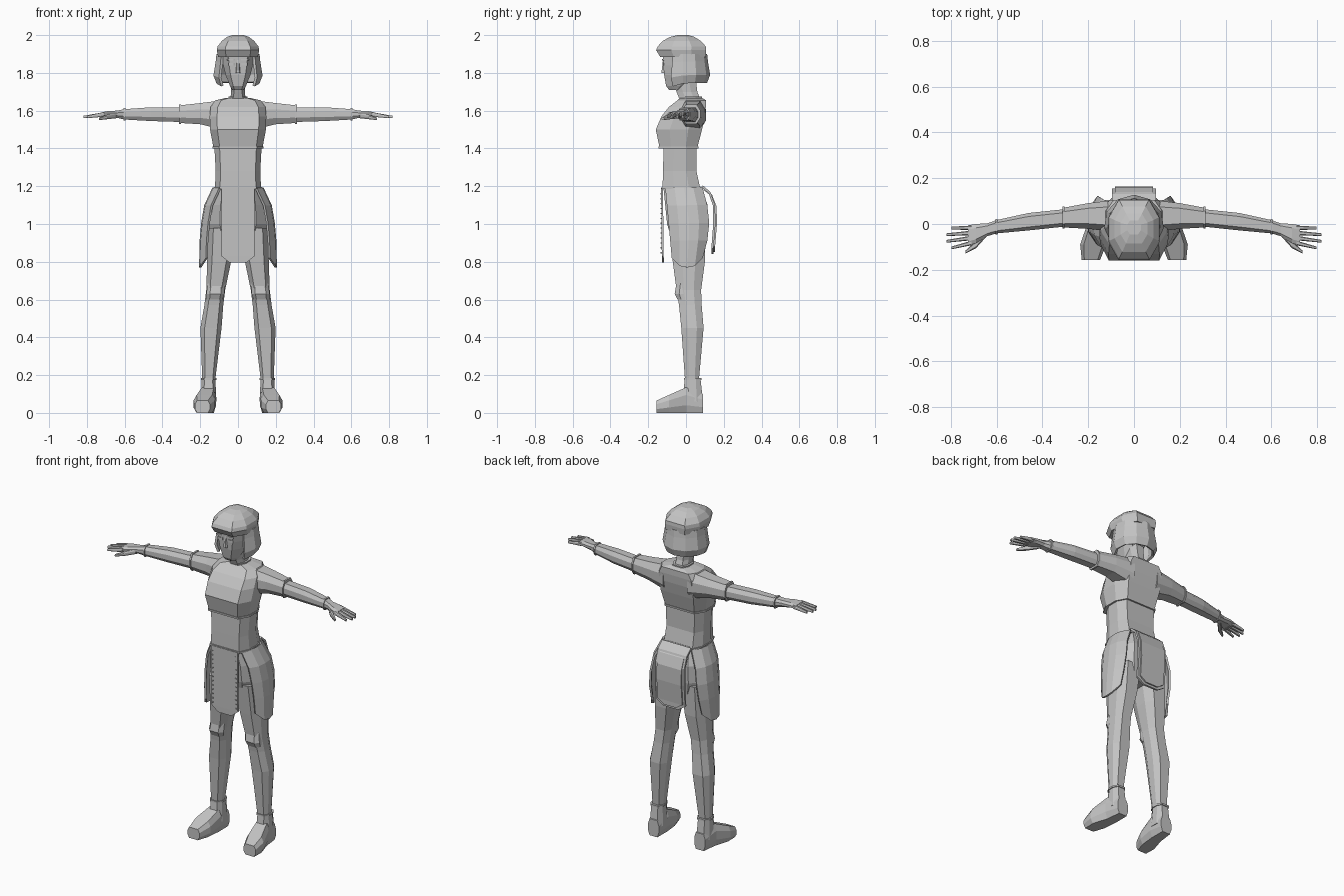
import bpy
import bmesh
from math import sin, cos, pi, radians

cube = bpy.data.objects.get("Cube")
if cube:
    bpy.data.objects.remove(cube, do_unlink=True)

grey = bpy.data.materials.new("plain grey")
grey.use_nodes = True
shade = (.55, .55, .55, 1)
grey.diffuse_color = shade
grey.node_tree.nodes["Principled BSDF"].inputs["Base Color"].default_value = shade


def build(name, points, faces, side=1, thickness=0):
    """Make a flat-shaded object, optionally mirrored and thickened."""
    mesh = bpy.data.meshes.new(name)
    bm = bmesh.new()
    verts = [bm.verts.new((x * side, y, z)) for x, y, z in points]
    for face in faces:
        bm.faces.new([verts[i] for i in face])
    bmesh.ops.recalc_face_normals(bm, faces=bm.faces)
    bm.to_mesh(mesh)
    bm.free()
    mesh.materials.append(grey)
    obj = bpy.data.objects.new(name, mesh)
    bpy.context.collection.objects.link(obj)
    if thickness:
        solid = obj.modifiers.new("thickness", "SOLIDIFY")
        solid.thickness = thickness
        solid.offset = 0


def ring(along, half_width, near, far, centre=0):
    """Describe one cross-section at a position along the part's axis."""
    return dict(along=along, half_width=half_width, near=near, far=far, centre=centre)


def loft(name, rings, axis="z", flat=.6, side=1):
    """Join eight-sided cross-sections; flat is the width share of the flat front."""
    points, faces = [], []
    for r in rings:
        bevel = (r["far"] - r["near"]) * .3
        outline = [(flat, r["near"]), (1, r["near"] + bevel), (1, r["far"] - bevel), (flat, r["far"])]
        outline += [(-across, depth) for across, depth in reversed(outline)]
        for across, depth in outline:
            across = r["centre"] + across * r["half_width"]
            along = r["along"]
            points.append({"x": (along, across, depth), "y": (across, along, depth),
                           "z": (across, depth, along)}[axis])
    size = len(outline)
    for start in range(0, len(points) - size, size):
        for i in range(size):
            j = (i + 1) % size
            faces.append((start + i, start + j, start + size + j, start + size + i))
    faces += [range(size), range(len(points) - size, len(points))]
    build(name, points, faces, side)


def band(name, section, axis="z", flat=.6, side=1):
    """Narrow raised hem around a cross-section."""
    edge = .005
    grown = dict(section, half_width=section["half_width"] + edge,
                 near=section["near"] - edge, far=section["far"] + edge)
    ends = [dict(grown, along=section["along"] + shift) for shift in (-edge, edge)]
    loft(name, ends, axis, flat, side)


def block(name, centre, size, side=1):
    """Small bevelled detail."""
    x, y, z = centre
    wide, deep, tall = (s / 2 for s in size)
    loft(name, [ring(z + end * tall, wide, y - deep, y + deep, x) for end in (-1, 1)], side=side)


def sheet(name, grid, thickness, side=1):
    """Thick cloth or hair shell from a grid of points."""
    wide = len(grid[0])
    points = [point for row in grid for point in row]
    faces = [(start + i, start + i + 1, start + wide + i + 1, start + wide + i)
             for start in range(0, len(points) - wide, wide) for i in range(wide - 1)]
    build(name, points, faces, side, thickness)


def panel(name, path, half_width, thickness):
    """Hanging panel following depth and height pairs, narrowed at its lower tip."""
    grid = []
    for y, z in path:
        reach = half_width * (.5 if z == path[-1][1] else 1)
        grid.append([(k * reach, y, z) for k in (-1, -.5, .5, 1)])
    sheet(name, grid, thickness)


# Torso
loft("hips", [
    ring(along=.9, half_width=.13, near=-.07, far=.1),
    ring(along=1, half_width=.16, near=-.1, far=.115),
    ring(along=1.1, half_width=.155, near=-.11, far=.115),
    ring(along=1.2, half_width=.12, near=-.12, far=.075)])
waist = ring(along=1.19, half_width=.122, near=-.124, far=.075)
loft("belly", [
    waist,
    ring(along=1.28, half_width=.118, near=-.122, far=.055),
    ring(along=1.41, half_width=.125, near=-.118, far=.055)], flat=.78)
band("waist_line", waist, flat=.78)
hem = ring(along=1.405, half_width=.13, near=-.14, far=.06)
loft("shirt", [
    hem,
    ring(along=1.5, half_width=.148, near=-.16, far=.085),
    ring(along=1.57, half_width=.15, near=-.13, far=.1),
    ring(along=1.62, half_width=.145, near=-.09, far=.105),
    ring(along=1.655, half_width=.12, near=-.045, far=.105),
    ring(along=1.668, half_width=.06, near=-.03, far=.085)], flat=.74)
band("shirt_hem", hem, flat=.74)
band("collar", ring(along=1.67, half_width=.045, near=-.03, far=.08))
loft("neck", [
    ring(along=1.65, half_width=.042, near=-.03, far=.08),
    ring(along=1.7, half_width=.036, near=-.05, far=.06),
    ring(along=1.78, half_width=.04, near=-.08, far=.05)])

# Head and face
loft("head", [
    ring(along=1.71, half_width=.03, near=-.09, far=-.03),
    ring(along=1.73, half_width=.042, near=-.105, far=0),
    ring(along=1.79, half_width=.066, near=-.116, far=.04),
    ring(along=1.84, half_width=.078, near=-.12, far=.07),
    ring(along=1.91, half_width=.085, near=-.125, far=.08)])
loft("nose", [
    ring(along=1.8, half_width=.012, near=-.13, far=-.1),
    ring(along=1.87, half_width=.007, near=-.122, far=-.1)])

# Bobbed hair: crown with fringe, and a flared shell open at the face
loft("hair_crown", [
    ring(along=1.885, half_width=.105, near=-.137, far=.105),
    ring(along=1.92, half_width=.112, near=-.158, far=.107),
    ring(along=1.94, half_width=.108, near=-.15, far=.105),
    ring(along=1.97, half_width=.085, near=-.122, far=.077),
    ring(along=1.99, half_width=.058, near=-.085, far=.045),
    ring(along=2, half_width=.03, near=-.045, far=.015)])
sweep = [radians(-40 + 32.5 * step) for step in range(9)]
sheet("hair_bob", [[(.108 * flare * cos(a), .105 * flare * sin(a), z + min(0, sin(a)) * (1.9 - z) / 5)
                    for a in sweep]
                   for z, flare in ((1.9, 1), (1.86, 1.04), (1.79, 1.15), (1.75, 1))], .014)

# Front and back skirt panels
panel("front_panel", [(-.127, 1.19), (-.125, 1), (-.123, .83), (-.122, .795)], .088, .01)
back_path = [(.085, 1.2), (.125, 1.165), (.148, 1.1), (.15, 1), (.14, .87), (.14, .84)]
panel("back_panel", back_path, .096, .012)
panel("back_panel_overlay", [(y + .01, z + (1 - z) * .08) for y, z in back_path], .082, .008)

for label, side in (("left", 1), ("right", -1)):
    # Eyes, brows and the stitching of the front panel
    block(label + "_eye", (.034, -.12, .0 + 1.846), (.034, .01, .015), side)
    block(label + "_eyebrow", (.036, -.122, 1.87), (.042, .01, .008), side)
    for i in range(13):
        block(f"{label}_stitch_{i}", (.077, -.13, 1.16 - i * .026), (.006, .008, .006), side)

    # Side skirt panel wrapping the hip, pointed at the bottom
    grid = []
    for step in range(5):
        t = step / 4
        outer = .13 + .07 * sin(pi / 2 * t) ** .5
        front = .035 * t - .107
        back = .085 + .035 * sin(pi * t)
        row = []
        for part in range(5):
            u = part / 4
            bulge = max(0, sin(pi * u)) ** .5
            drop = .05 * bulge if step == 4 else 0
            row.append((outer - .035 * (1 - bulge), front + (back - front) * u, 1.19 - .37 * t - drop))
        grid.append(row)
    sheet(label + "_side_panel", grid, .012, side)

    # Leg and knee patch
    loft(label + "_leg", [
        ring(along=.98, half_width=.075, near=-.09, far=.105, centre=.085),
        ring(along=.8, half_width=.063, near=-.07, far=.1, centre=.1),
        ring(along=.65, half_width=.05, near=-.05, far=.08, centre=.118),
        ring(along=.57, half_width=.05, near=-.037, far=.083, centre=.128),
        ring(along=.45, half_width=.056, near=-.025, far=.093, centre=.143),
        ring(along=.17, half_width=.034, near=-.005, far=.068, centre=.155)], side=side)
    loft(label + "_knee_patch", [
        ring(along=.6, half_width=.043, near=-.045, far=.02, centre=.124),
        ring(along=.63, half_width=.048, near=-.06, far=.02, centre=.12),
        ring(along=.69, half_width=.045, near=-.05, far=.02, centre=.114)], side=side)

    # Boot with a cuffed shaft
    cuff = ring(along=.18, half_width=.036, near=-.006, far=.077, centre=.156)
    loft(label + "_boot_shaft", [
        ring(along=.06, half_width=.042, near=-.02, far=.09, centre=.156), cuff], side=side)
    band(label + "_boot_cuff", cuff, side=side)
    loft(label + "_boot", [
        ring(along=.09, half_width=.036, near=0, far=.1, centre=.155),
        ring(along=0, half_width=.044, near=0, far=.135, centre=.16),
        ring(along=-.09, half_width=.057, near=0, far=.095, centre=.178),
        ring(along=-.157, half_width=.04, near=0, far=.065, centre=.188)], "y", .72, side)

    # Sleeve, forearm and their hems
    sleeve_end = ring(along=.308, half_width=.043, near=1.535, far=1.628, centre=.028)
    wrist = ring(along=.6, half_width=.029, near=1.553, far=1.608, centre=-.012)
    loft(label + "_sleeve", [
        ring(along=.08, half_width=.07, near=1.5, far=1.655, centre=.035),
        ring(along=.2, half_width=.056, near=1.528, far=1.64, centre=.035), sleeve_end], "x", side=side)
    band(label + "_sleeve_hem", sleeve_end, "x", side=side)
    loft(label + "_forearm", [
        ring(along=.3, half_width=.038, near=1.54, far=1.618, centre=.027),
        ring(along=.46, half_width=.038, near=1.545, far=1.618, centre=.01), wrist], "x", side=side)
    band(label + "_wrist_cuff", wrist, "x", side=side)

    # Hand with fanned fingers and a thumb
    loft(label + "_palm", [
        wrist,
        ring(along=.64, half_width=.028, near=1.562, far=1.6, centre=-.025),
        ring(along=.69, half_width=.042, near=1.567, far=1.598, centre=-.042),
        ring(along=.725, half_width=.044, near=1.57, far=1.59, centre=-.05)], "x", side=side)
    for i, finger in enumerate(("index", "middle", "ring", "little")):
        fan = i - 1.5
        loft(f"{label}_{finger}_finger", [
            ring(along=.71, half_width=.01, near=1.568, far=1.592, centre=fan * .022 - .05),
            ring(along=.82 - fan * fan * .01, half_width=.006, near=1.56, far=1.573,
                 centre=fan * .029 - .061)], "x", side=side)
    loft(label + "_thumb", [
        ring(along=.645, half_width=.016, near=1.56, far=1.588, centre=-.04),
        ring(along=.69, half_width=.016, near=1.555, far=1.58, centre=-.09),
        ring(along=.735, half_width=.007, near=1.55, far=1.563, centre=-.122)], "x", side=side)
